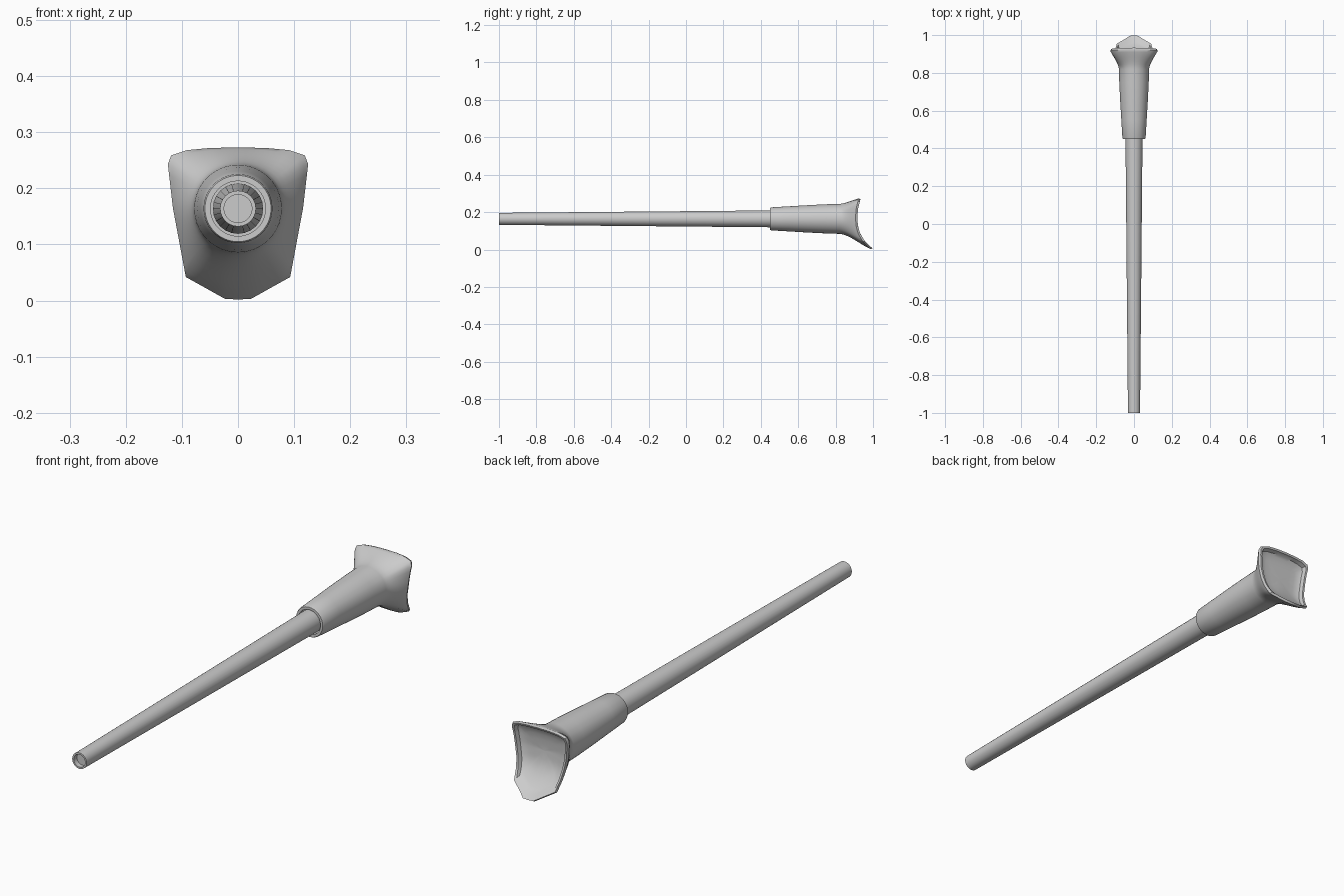
import bpy
import bmesh
import math

if "Cube" in bpy.data.objects:
    bpy.data.objects.remove(bpy.data.objects["Cube"], do_unlink=True)

AXIS_Z = 0.164

grey = bpy.data.materials.new("plain grey")
grey.use_nodes = True
grey.diffuse_color = (0.6, 0.6, 0.6, 1)
grey.node_tree.nodes["Principled BSDF"].inputs["Base Color"].default_value = (0.6, 0.6, 0.6, 1)


def loft(name, rings, sharp=35):
    """Skin a list of equal rings and close both ends."""
    bm = bmesh.new()
    loops = [[bm.verts.new(p) for p in ring] for ring in rings]
    n = len(loops[0])
    for a, b in zip(loops, loops[1:]):
        for i in range(n):
            j = (i + 1) % n
            bm.faces.new((a[i], a[j], b[j], b[i]))
    bm.faces.new(loops[0])
    bm.faces.new(loops[-1])
    bmesh.ops.recalc_face_normals(bm, faces=bm.faces)
    me = bpy.data.meshes.new(name)
    bm.to_mesh(me)
    bm.free()
    me.materials.append(grey)
    me.shade_smooth()
    me.set_sharp_from_angle(angle=math.radians(sharp))
    ob = bpy.data.objects.new(name, me)
    bpy.context.scene.collection.objects.link(ob)
    return ob


def circle(y, r, angles):
    return [(r * math.cos(a), y, AXIS_Z + r * math.sin(a)) for a in angles]


def interpolate(table, v):
    for (a, fa), (b, fb) in zip(table, table[1:]):
        if v <= b:
            return fa + (fb - fa) * max(0, v - a) / (b - a)
    return table[-1][1]


# Tapered shaft with a shallow hollow in its tip
even = [math.tau * i / 24 for i in range(24)]
shaft_profile = [(-0.98, 0.025), (-1, 0.025), (-1, 0.032), (0.45, 0.045), (0.52, 0.045)]
loft("shaft", [circle(y, r, even) for y, r in shaft_profile])

# Outline of the flared end, mirrored and divided evenly
half = [(0, 0.273), (0.05, 0.272), (0.092, 0.268), (0.119, 0.259), (0.125, 0.243),
        (0.116, 0.165), (0.093, 0.042), (0.023, 0.003), (0, 0.002)]
corners = half + [(-x, z) for x, z in half[-2:0:-1]]
outline = []
for (x0, z0), (x1, z1) in zip(corners, corners[1:] + corners[:1]):
    steps = max(1, round(math.hypot(x1 - x0, z1 - z0) / 0.02))
    outline += [(x0 + (x1 - x0) * k / steps, z0 + (z1 - z0) * k / steps) for k in range(steps)]
angles = [math.atan2(z - AXIS_Z, x) for x, z in outline]

# Height to depth curve of the dished rim
rim_curve = [(0, 1.0), (0.015, 0.982), (0.04, 0.957), (0.08, 0.933), (0.12, 0.92),
             (0.17, 0.916), (0.22, 0.92), (0.25, 0.927), (0.28, 0.935)]


def rim_y(z):
    return interpolate(rim_curve, z)


def flare(u):
    """Blend from the round sleeve to the rim outline."""
    s = 0.6 * u ** 1.5 + 0.4 * u * u * (3 - 2 * u)
    ring = []
    for a, (x, z) in zip(angles, outline):
        cx, cz = 0.08 * math.cos(a), AXIS_Z + 0.08 * math.sin(a)
        end = rim_y(z) - 0.01
        ring.append((cx + (x - cx) * s, 0.82 + (end - 0.82) * u, cz + (z - cz) * s))
    return ring


def dish(scale, depth):
    """Scaled outline lying on the rim curve, sunk deeper near the top."""
    ring = []
    for x, z in outline:
        h = AXIS_Z + (z - AXIS_Z) * scale
        ring.append((x * scale, rim_y(h) - depth * min(1, 0.2 + h / 0.12), h))
    return ring


# Sleeve with socket, flare, rounded rim and hollow back
sleeve_profile = [(0.5, 0.049), (0.45, 0.049), (0.45, 0.059), (0.456, 0.0615),
                  (0.55, 0.067), (0.65, 0.073), (0.75, 0.078)]
rings = [circle(y, r, angles) for y, r in sleeve_profile]
rings += [flare(k / 8) for k in range(9)]
rings.append([(x * 0.97, rim_y(z), AXIS_Z + (z - AXIS_Z) * 0.97) for x, z in outline])
rings += [dish(0.9, 0), dish(0.86, 0.016), dish(0.78, 0.02)]
rings += [dish(k, 0.022) for k in (0.6, 0.4, 0.2, 0.02)]
loft("flared_sleeve", rings, 40)
